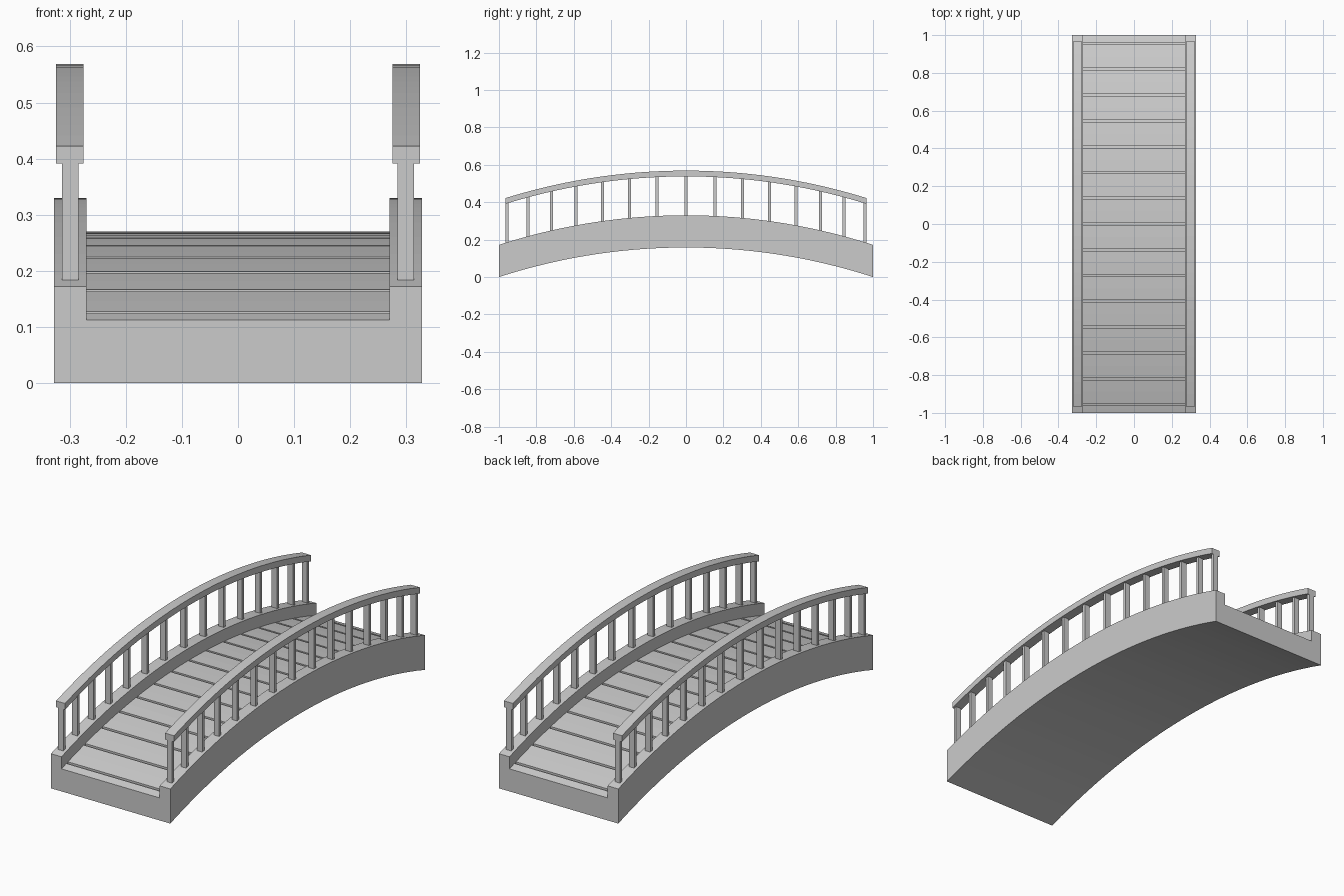
import bpy, bmesh, math

if "Cube" in bpy.data.objects:
    bpy.data.objects.remove(bpy.data.objects["Cube"])

RISE = 0.158
R = (1 + RISE ** 2) / (2 * RISE)


def arch(y):
    """Height of the arch curve above the bridge ends."""
    return math.sqrt(R * R - y * y) - (R - RISE)


def loft(name, profile, ys):
    """Sweep an (x, z) profile along y, lifting every section by the arch."""
    bm = bmesh.new()
    rings = [[bm.verts.new((x, y, z + arch(y))) for x, z in profile] for y in ys]
    n = len(profile)
    for a, b in zip(rings, rings[1:]):
        for i in range(n):
            j = (i + 1) % n
            bm.faces.new((a[i], a[j], b[j], b[i]))
    bm.faces.new(rings[0])
    bm.faces.new(rings[-1])
    bmesh.ops.recalc_face_normals(bm, faces=bm.faces)
    mesh = bpy.data.meshes.new(name)
    bm.to_mesh(mesh)
    bm.free()
    ob = bpy.data.objects.new(name, mesh)
    bpy.context.collection.objects.link(ob)
    return ob


def rect(x0, x1, z0, z1):
    return [(x0, z0), (x1, z0), (x1, z1), (x0, z1)]


def span(a, b, n):
    return [a + (b - a) * i / n for i in range(n + 1)]


# Arched body: U section with raised curbs
W, IN, CURB, DECK, GROOVE = 0.328, 0.27, 0.172, 0.112, 0.010
FLOOR = DECK - GROOVE
loft("arch_body", [(-W, 0), (W, 0), (W, CURB), (IN, CURB), (IN, FLOOR),
                   (-IN, FLOOR), (-IN, CURB), (-W, CURB)], span(-1, 1, 30))

# Deck planks separated by narrow grooves
STEP, GAP = 0.1365, 0.012
cuts = [i * STEP for i in range(-7, 8)]
starts = [-1] + [c + GAP / 2 for c in cuts]
ends = [c - GAP / 2 for c in cuts] + [1]
for a, b in zip(starts, ends):
    loft("deck_plank", rect(-IN, IN, FLOOR - 0.004, DECK), span(a, b, 2))

# Handrails and balusters on both sides
post_half = [0.155, 0.302, 0.447, 0.588, 0.72, 0.846, 0.957]
post_ys = [-y for y in reversed(post_half)] + [0] + post_half
for side, s in (("left", -1), ("right", 1)):
    loft(side + "_handrail", rect(s * 0.275, s * 0.324, 0.380, 0.411),
         span(-0.965, 0.965, 30))
    for y in post_ys:
        z0, z1 = arch(y) + CURB - 0.002, arch(y) + 0.383
        bpy.ops.mesh.primitive_cube_add(size=1, location=(s * 0.299, y, (z0 + z1) / 2))
        post = bpy.context.object
        post.name = side + "_baluster"
        post.scale = (0.029, 0.016, z1 - z0)
